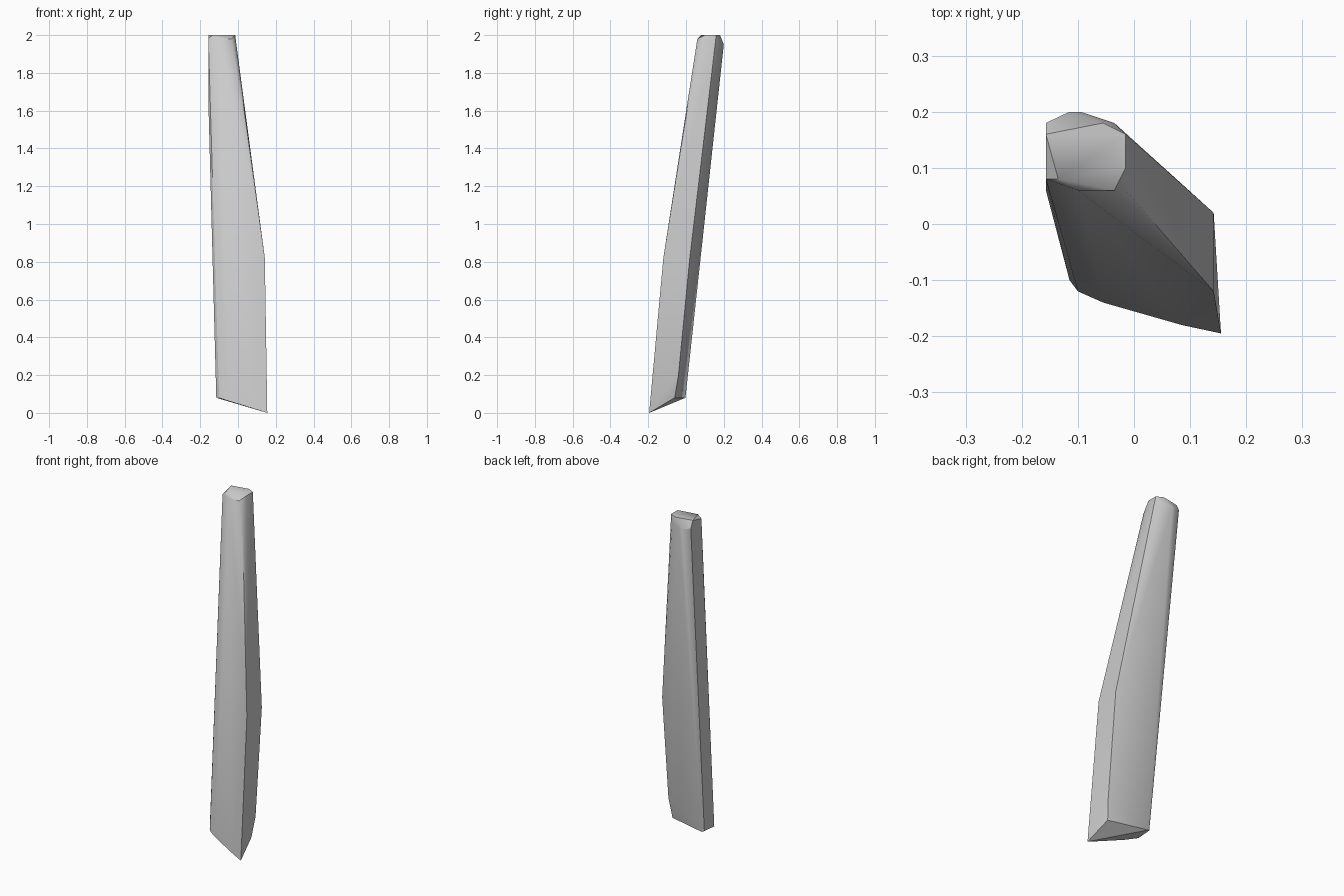
import bpy, bmesh, math

cube = bpy.data.objects.get("Cube")
if cube:
    bpy.data.objects.remove(cube, do_unlink=True)

grey = bpy.data.materials.new("plain_grey")
grey.use_nodes = True
colour = (0.6, 0.6, 0.6, 1)
grey.diffuse_color = colour
grey.node_tree.nodes["Principled BSDF"].inputs["Base Color"].default_value = colour

# Corner rings of the faceted, leaning blade
top_cap = [(-.157, .16, 2), (-.055, .18, 2), (-.015, .16, 2), (-.015, .10, 2), (-.135, .08, 2)]
top_bevel = [(-.10, .06, 1.98), (-.035, .06, 1.98), (-.015, .06, 1.94), (-.157, .08, 1.98),
             (-.157, .18, 1.96), (-.115, .20, 1.95), (-.095, .20, 1.95), (-.035, .18, 1.96)]
shoulder = [(.142, -.12, .82), (.142, .02, .82), (-.157, .06, 1.65)]
foot = [(.155, -.195, 0), (.085, -.18, .022), (-.055, -.14, .065), (-.10, -.12, .08),
        (-.115, -.10, .08), (-.113, -.01, .085), (-.10, -.003, .08), (.13, -.06, .08),
        (.143, -.04, .2)]

# Convex skin around the corners
bm = bmesh.new()
for p in top_cap + top_bevel + shoulder + foot:
    bm.verts.new(p)
hull = bmesh.ops.convex_hull(bm, input=bm.verts)
loose = [v for v in bm.verts if not v.link_faces]
bmesh.ops.delete(bm, geom=loose, context='VERTS')
bmesh.ops.dissolve_limit(bm, angle_limit=math.radians(1.5), verts=bm.verts, edges=bm.edges)
bmesh.ops.recalc_face_normals(bm, faces=bm.faces)

mesh = bpy.data.meshes.new("blade")
bm.to_mesh(mesh)
bm.free()
mesh.materials.append(grey)
blade = bpy.data.objects.new("blade", mesh)
bpy.context.collection.objects.link(blade)

# Soft shading that keeps the hard edges
bpy.ops.object.select_all(action='DESELECT')
blade.select_set(True)
bpy.context.view_layer.objects.active = blade
bpy.ops.object.shade_smooth_by_angle(angle=math.radians(30))
